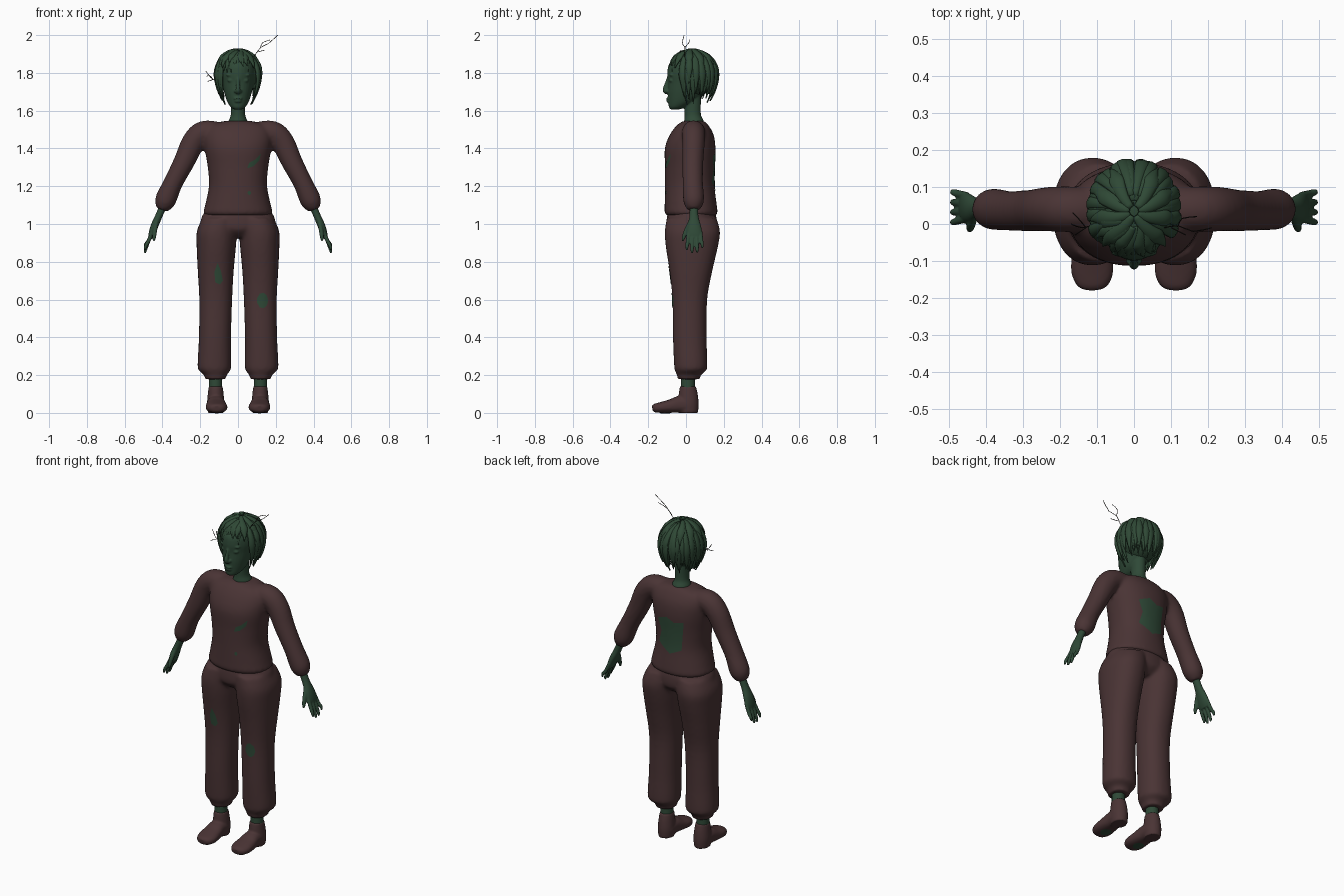
import bpy, bmesh, math, random
from mathutils import Vector
from mathutils.bvhtree import BVHTree

random.seed(4)
if "Cube" in bpy.data.objects:
    bpy.data.objects.remove(bpy.data.objects["Cube"])


def material(name, color):
    mat = bpy.data.materials.new(name)
    mat.use_nodes = True
    mat.diffuse_color = (*color, 1)
    mat.node_tree.nodes["Principled BSDF"].inputs["Base Color"].default_value = (*color, 1)
    return mat


cloth = material("brown cloth", (.068, .034, .035))
skin = material("green skin", (.028, .066, .038))
hair_green = material("hair green", (.028, .066, .036))
twig_dark = material("twig dark", (.015, .012, .01))
X, Y, Z = Vector((1, 0, 0)), Vector((0, 1, 0)), Vector((0, 0, 1))


def spline(rows, steps):
    """Catmull-Rom interpolation of rows of numbers."""
    out = []
    for i in range(len(rows) - 1):
        a, b, c, d = (rows[min(max(i + k, 0), len(rows) - 1)] for k in (-1, 0, 1, 2))
        for s in range(steps):
            t = s / steps
            out.append([q + .5 * t * (r - p + t * (2 * p - 5 * q + 4 * r - s3 + t * (3 * (q - r) + s3 - p)))
                        for p, q, r, s3 in zip(a, b, c, d)])
    return out + [list(rows[-1])]


def loft(bm, rows, ref=Y, flat=False, side=1, sides=24, steps=4, power=2.0):
    """Closed tube through rows of (x, y, z, width radius, depth radius)."""
    rows = spline(rows, steps)
    path = [Vector((r[0] * side, r[1], r[2])) for r in rows]
    rings = []
    for i, (p, row) in enumerate(zip(path, rows)):
        t = Z if flat else (path[min(i + 1, len(path) - 1)] - path[max(i - 1, 0)]).normalized()
        out = ref(p) if callable(ref) else ref
        u = out.cross(t).normalized()
        v = t.cross(u)
        ring = []
        for k in range(sides):
            a = math.tau * k / sides
            c, s = math.cos(a), math.sin(a)
            ring.append(bm.verts.new(p + u * row[3] * math.copysign(abs(c) ** (2 / power), c)
                                     + v * row[4] * math.copysign(abs(s) ** (2 / power), s)))
        rings.append(ring)
    for r, q in zip(rings, rings[1:]):
        for k in range(sides):
            m = (k + 1) % sides
            bm.faces.new((r[k], r[m], q[m], q[k]))
    bm.faces.new(rings[0][::-1])
    bm.faces.new(rings[-1])


def ball(bm, center, size, side=1):
    made = bmesh.ops.create_uvsphere(bm, u_segments=24, v_segments=16, radius=1)
    for v in made["verts"]:
        v.co = Vector((center[0] * side + v.co.x * size[0], center[1] + v.co.y * size[1],
                       center[2] + v.co.z * size[2]))


def finish(bm, name, mat, voxel=0, smooth=3):
    """Turn a bmesh into an object; overlapping volumes are fused when voxel is set."""
    bmesh.ops.recalc_face_normals(bm, faces=bm.faces)
    for f in bm.faces:
        f.smooth = True
    mesh = bpy.data.meshes.new(name)
    bm.to_mesh(mesh)
    bm.free()
    mesh.materials.append(mat)
    obj = bpy.data.objects.new(name, mesh)
    bpy.context.collection.objects.link(obj)
    if voxel:
        fuse = obj.modifiers.new("fuse", 'REMESH')
        fuse.mode, fuse.voxel_size, fuse.use_smooth_shade = 'VOXEL', voxel, True
        soft = obj.modifiers.new("soften", 'SMOOTH')
        soft.factor, soft.iterations = .5, smooth
    return obj


# Sweater: torso and two sleeves
bm = bmesh.new()
loft(bm, [(0, .03, 1.045, .17, .13), (0, .027, 1.06, .183, .14), (0, .025, 1.1, .174, .138),
          (0, .02, 1.2, .154, .131), (0, .02, 1.3, .16, .131), (0, .022, 1.4, .176, .134),
          (0, .03, 1.47, .18, .117), (0, .035, 1.52, .155, .086), (0, .04, 1.545, .075, .057)],
     flat=True, sides=40, power=2.2)
for side in (1, -1):
    loft(bm, [(.1, .04, 1.485, .055, .06), (.18, .04, 1.484, .063, .062), (.235, .04, 1.435, .062, .06),
              (.285, .036, 1.33, .056, .056), (.342, .036, 1.22, .051, .054), (.378, .04, 1.14, .056, .056),
              (.392, .04, 1.105, .05, .05), (.402, .04, 1.075, .03, .032)], side=side)
sweater = finish(bm, "sweater", cloth, .01, 5)

# Trousers: hips and two gathered legs
bm = bmesh.new()
loft(bm, [(0, .03, .93, .1, .09), (0, .03, .97, .19, .13), (0, .03, 1.03, .195, .132),
          (0, .028, 1.08, .165, .12)], flat=True, sides=40)
for side in (1, -1):
    loft(bm, [(.12, .015, .178, .056, .06), (.12, .015, .2, .06, .063), (.124, .024, .225, .083, .083),
              (.125, .025, .255, .089, .088), (.122, .02, .4, .085, .089), (.118, .02, .6, .087, .092),
              (.118, .026, .75, .095, .113), (.115, .031, .88, .104, .138), (.111, .034, .96, .107, .146),
              (.09, .03, 1.03, .1, .132)], side=side, flat=True, sides=32, power=2.2)
trousers = finish(bm, "trousers", cloth, .01, 4)

# Shoes and ankles
bm = bmesh.new()
ankles = bmesh.new()
for side in (1, -1):
    loft(bm, [(.118, .01, .14, .037, .043), (.118, .012, .1, .042, .05), (.118, .014, .05, .046, .053),
              (.118, .014, .0, .042, .05)], side=side, flat=True)
    loft(bm, [(.117, .06, .035, .02, .02), (.117, .03, .04, .044, .04), (.116, -.03, .045, .048, .045),
              (.115, -.08, .036, .054, .036), (.113, -.13, .029, .057, .029), (.113, -.165, .025, .043, .023),
              (.113, -.178, .023, .022, .014)], ref=Z, side=side, power=2.4)
    loft(ankles, [(.119, .01, .1, .035, .037), (.119, .01, .2, .035, .037)], side=side, flat=True)
shoes = finish(bm, "shoes", cloth, .006)
finish(ankles, "ankles", skin)

# Hands: palm, four fingers and thumb
bm = bmesh.new()
for side in (1, -1):
    loft(bm, [(.395, .042, 1.1, .02, .022), (.42, .042, 1.04, .019, .024), (.442, .043, .99, .02, .036),
              (.456, .045, .95, .017, .041), (.464, .046, .925, .012, .036)], side=side)
    for k, low in enumerate((.862, .846, .848, .872)):
        y = .014 + .021 * k
        spread = y + (k - 1.5) * .006
        loft(bm, [(.452, y, .96, .01, .01), (.474, (y + spread) / 2, .91, .0105, .0105),
                  (.489, spread, low + .02, .009, .009), (.493, spread, low, .005, .005)], side=side, sides=12)
    loft(bm, [(.432, .026, 1.01, .012, .014), (.44, .002, .965, .012, .013), (.444, -.012, .93, .01, .01),
              (.446, -.018, .91, .005, .005)], side=side, sides=12)
finish(bm, "hands", skin, .004, 2)

# Head with neck, nose, lips, brows, eyelids and ears
bm = bmesh.new()
loft(bm, [(0, .045, 1.5, .06, .06), (0, .042, 1.545, .05, .052), (0, .036, 1.58, .038, .043),
          (0, .034, 1.65, .038, .045), (0, .04, 1.7, .04, .04)], flat=True)
loft(bm, [(0, -.058, 1.607, .022, .024), (0, -.045, 1.62, .04, .046), (0, -.022, 1.65, .058, .072),
          (0, -.004, 1.7, .074, .093), (0, .012, 1.75, .085, .108), (0, .016, 1.8, .092, .115),
          (0, .018, 1.85, .085, .105), (0, .025, 1.89, .05, .06)], flat=True, sides=32)
loft(bm, [(0, -.085, 1.785, .01, .012), (0, -.1, 1.745, .009, .012), (0, -.11, 1.71, .013, .014),
          (0, -.1, 1.693, .012, .01)], ref=Y, sides=12)
ball(bm, (0, -.092, 1.664), (.024, .013, .007))
ball(bm, (0, -.09, 1.65), (.02, .014, .008))
for side in (1, -1):
    ball(bm, (.036, -.076, 1.76), (.02, .014, .011), side)
    ball(bm, (.036, -.076, 1.789), (.028, .013, .008), side)
    ball(bm, (.014, -.099, 1.703), (.008, .01, .008), side)
    ball(bm, (.088, .02, 1.745), (.012, .018, .032), side)
finish(bm, "head", skin, .0045, 2)

# Hair: inner cap and overlapping tapered locks running from the crown
crown = Vector((0, .035, 1.79))
bm = bmesh.new()
ball(bm, (0, .045, 1.795), (.112, .112, .118))


def lock(angle, start, end, width, lift, twist):
    rows = []
    for k in range(8):
        s = k / 7
        polar = start + (end - start) * s
        hang = max(0, polar - math.pi / 2)
        a = angle + twist * math.sin(s * 2)
        reach = (math.sin(polar) if not hang else 1 - .22 * hang * hang) * lift
        z = crown.z + (.125 * math.cos(polar) * lift if not hang else -.12 * hang)
        w = width * (.45 + .9 * s if s < .55 else 2.1 * (1.03 - s))
        rows.append((.115 * reach * math.sin(a), crown.y - .128 * reach * math.cos(a), z, w, .35 * w + .003))
    loft(bm, rows, ref=lambda p: (p - crown).normalized(), sides=8, steps=2)


for layer, count in enumerate((30, 26, 22)):
    for k in range(count):
        angle = math.tau * (k + layer / 3) / count - math.pi
        if abs(angle) < .98:
            end, twist = random.uniform(1.3, 1.5), -.35
        elif abs(angle) < 1.5:
            end, twist = random.uniform(2.2, 2.8), .1
        else:
            end, twist = random.uniform(2.3, 2.85), random.uniform(-.12, .12)
        lock(angle, .12 + .1 * layer, end - .12 * layer, .021, 1 + .025 * layer + random.uniform(-.02, .02), twist)
# Loose tufts: long temple locks and raised crown waves
for side in (1, -1):
    lock(side * 1.15, .5, 2.9, .013, 1.02, .05 * side)
    for k in range(4):
        lock(side * (.5 + .6 * k), .1, 1.3, .024, 1.07, .3 * side)
finish(bm, "hair", hair_green)

# Twigs caught in the hair
bm = bmesh.new()
sprigs = [[(.08, -.01, 1.88), (.12, -.005, 1.935), (.16, -.02, 1.955), (.21, -.01, 2.0)],
          [(.12, -.005, 1.935), (.13, .015, 1.96), (.17, .02, 1.975)],
          [(.1, -.01, 1.91), (.14, -.03, 1.92)],
          [(-.1, .0, 1.75), (-.14, -.01, 1.77), (-.17, .0, 1.81)],
          [(-.13, -.01, 1.765), (-.16, -.03, 1.755)],
          [(-.13, -.01, 1.765), (-.155, .02, 1.79), (-.165, .03, 1.78)]]
for sprig in sprigs:
    loft(bm, [(*p, .0016, .0016) for p in sprig], ref=Vector((.3, 1, .2)), sides=5, steps=2)
finish(bm, "hair_twigs", twig_dark)

# Torn holes: thin plates laid over the garments
graph = bpy.context.evaluated_depsgraph_get()
graph.update()


def tear(name, garment, outline, direction):
    """Drape a flat outline along a direction onto the garment."""
    tree = BVHTree.FromObject(garment, graph)
    up = Y if abs(direction.z) else Z
    pts = [Vector(p) for p in outline]
    rim = [p.lerp(q, k / 4) for p, q in zip(pts, pts[1:] + pts[:1]) for k in range(4)]
    mid = sum(pts, Vector((0, 0))) / len(pts)
    bm = bmesh.new()

    def drop(p):
        origin = X * p.x + up * p.y - direction
        hit = tree.ray_cast(origin, direction)[0]
        return bm.verts.new((hit or origin + direction) - direction * .0025)

    rings = [[drop(mid.lerp(p, f / 6)) for p in rim] for f in range(1, 7)]
    bm.faces.new(rings[0])
    for r, q in zip(rings, rings[1:]):
        for k in range(len(rim)):
            m = (k + 1) % len(rim)
            bm.faces.new((r[k], r[m], q[m], q[k]))
    finish(bm, name, skin)


def oval(x, y, rx, ry):
    return [(x + rx * math.cos(math.tau * k / 9), y + ry * math.sin(math.tau * k / 9)) for k in range(9)]


tear("chest_tear", sweater, [(.048, 1.295), (.06, 1.325), (.09, 1.34), (.122, 1.372), (.112, 1.335), (.08, 1.305)], Y)
tear("belly_tear", sweater, oval(.06, 1.165, .009, .011), Y)
tear("back_tear", sweater, [(-.07, 1.2), (.0, 1.17), (.08, 1.22), (.06, 1.29), (.085, 1.36),
                            (.02, 1.385), (-.03, 1.36), (-.085, 1.37), (-.075, 1.28)], -Y)
tear("thigh_tear", trousers, [(-.12, .69), (-.095, .68), (-.08, .7), (-.09, .75), (-.108, .795), (-.125, .745)], Y)
tear("knee_tear", trousers, oval(.13, .595, .03, .042), Y)
for label, side in (("left", 1), ("right", -1)):
    tear(label + "_sole_tear", shoes, oval(side * .115, -.1, .03, .035), Z)
